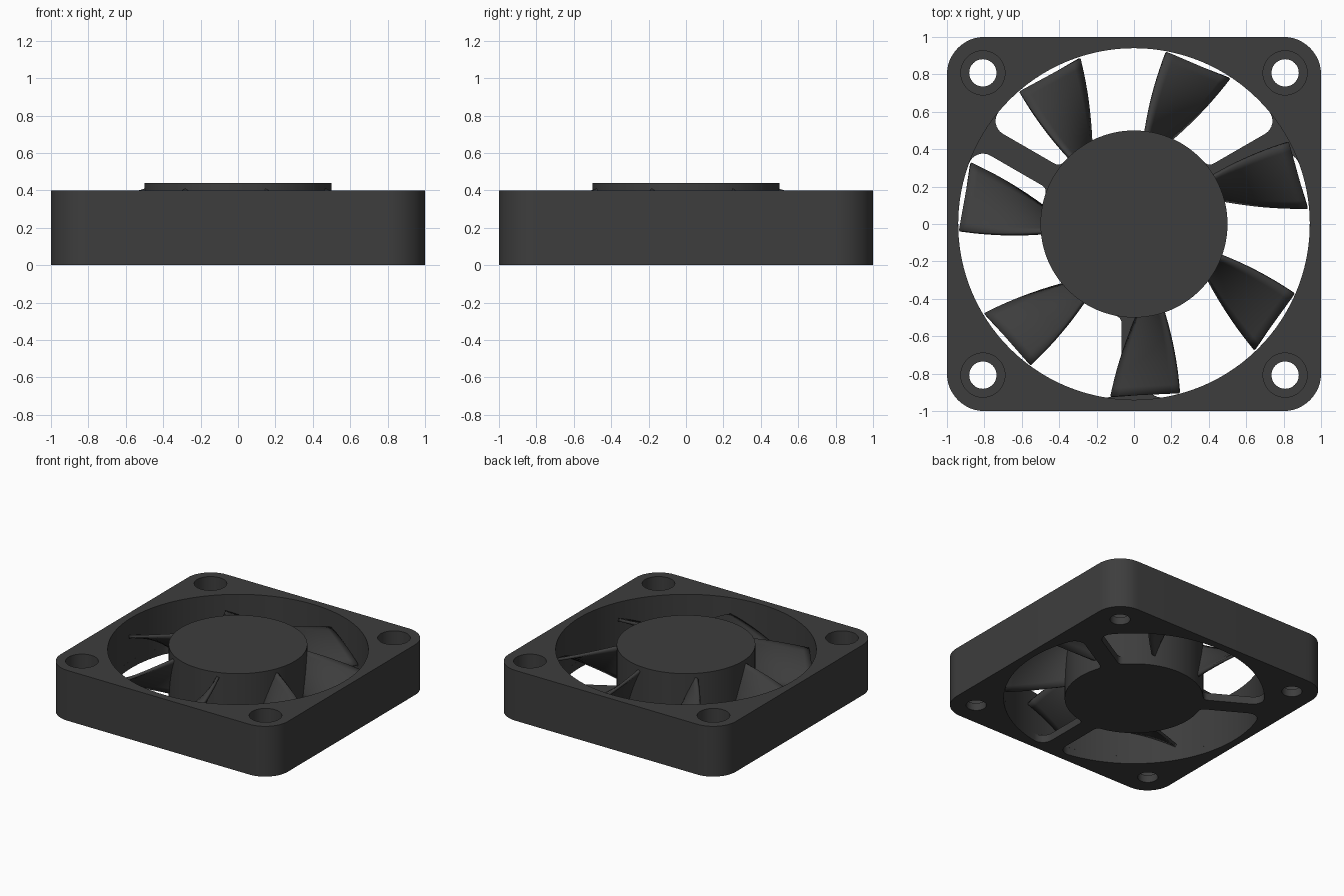
import bpy
import bmesh
from math import sin, cos, asin, radians, pi
from mathutils import Vector, Matrix

if "Cube" in bpy.data.objects:
    bpy.data.objects.remove(bpy.data.objects["Cube"])

plastic = bpy.data.materials.new("charcoal plastic")
plastic.use_nodes = True
grey = (0.047, 0.047, 0.047, 1)
plastic.diffuse_color = grey
shader = next(n for n in plastic.node_tree.nodes if n.type == "BSDF_PRINCIPLED")
shader.inputs["Base Color"].default_value = grey
shader.inputs["Roughness"].default_value = 0.6

BORE, HUB, BASE, TOP = 0.94, 0.5, 0.06, 0.4
HOLE_POS, CORNER = 0.808, 0.2


def arc(cx, cy, r, a0, a1, n):
    return [Vector((cx + r * cos(a0 + (a1 - a0) * i / n),
                    cy + r * sin(a0 + (a1 - a0) * i / n))) for i in range(n + 1)]


def circle(cx, cy, r, n=48):
    return arc(cx, cy, r, 0, 2 * pi, n)[:-1]


def turn(points, angle):
    return [Matrix.Rotation(angle, 2) @ p for p in points]


def add_object(name, bm):
    bmesh.ops.recalc_face_normals(bm, faces=bm.faces)
    mesh = bpy.data.meshes.new(name)
    bm.to_mesh(mesh)
    bm.free()
    mesh.materials.append(plastic)
    obj = bpy.data.objects.new(name, mesh)
    bpy.context.collection.objects.link(obj)
    bpy.ops.object.select_all(action="DESELECT")
    obj.select_set(True)
    bpy.context.view_layer.objects.active = obj
    bpy.ops.object.shade_smooth_by_angle(angle=radians(35))
    return obj


def plate(name, outlines, z0, z1):
    """Extrude a flat outline with holes between two heights."""
    curve = bpy.data.curves.new(name + " outline", "CURVE")
    curve.dimensions = "2D"
    curve.fill_mode = "BOTH"
    curve.extrude = (z1 - z0) / 2
    for points in outlines:
        spline = curve.splines.new("POLY")
        spline.points.add(len(points) - 1)
        for sp, p in zip(spline.points, points):
            sp.co = (p.x, p.y, 0, 1)
        spline.use_cyclic_u = True
    helper = bpy.data.objects.new(name + " helper", curve)
    bpy.context.collection.objects.link(helper)
    bpy.context.view_layer.update()
    deps = bpy.context.evaluated_depsgraph_get()
    mesh = bpy.data.meshes.new_from_object(helper.evaluated_get(deps))
    bm = bmesh.new()
    bm.from_mesh(mesh)
    bpy.data.objects.remove(helper)
    bpy.data.meshes.remove(mesh)
    bmesh.ops.remove_doubles(bm, verts=bm.verts, dist=0.0005)
    bmesh.ops.translate(bm, verts=bm.verts, vec=(0, 0, (z0 + z1) / 2))
    return add_object(name, bm)


def opening(half_spoke=0.067, f_out=0.08, f_in=0.04):
    """Filleted ring sector between two spokes 120 degrees apart."""
    t_out = asin((half_spoke + f_out) / (BORE - f_out))
    t_in = asin((half_spoke + f_in) / (HUB + f_in))
    c_out, c_in = (BORE - f_out) * cos(t_out), (HUB + f_in) * cos(t_in)
    side = arc(c_in, half_spoke + f_in, f_in, t_in + pi, 1.5 * pi, 6)
    side += arc(c_out, half_spoke + f_out, f_out, -pi / 2, t_out, 8)
    # Mirror the side across the middle of the sector
    mirrored = turn([Vector((p.x, -p.y)) for p in reversed(side)], radians(120))
    rim = arc(0, 0, BORE, t_out, radians(120) - t_out, 32)[1:-1]
    inner = arc(0, 0, HUB, radians(120) - t_in, t_in, 32)[1:-1]
    return side + rim + mirrored + inner


# Frame: hollow housing over a base with three spokes and a centre disc
c = 1 - CORNER
outer = []
for k in range(4):
    outer += turn(arc(c, c, CORNER, 0, pi / 2, 12), k * pi / 2)
corners = [(sx * HOLE_POS, sy * HOLE_POS) for sx in (-1, 1) for sy in (-1, 1)]
plate("frame_housing",
      [outer, circle(0, 0, BORE, 128)] + [circle(x, y, 0.118) for x, y in corners],
      BASE, TOP)
plate("frame_base_with_spokes",
      [outer] + [turn(opening(), radians(30 + 120 * k)) for k in range(3)]
      + [circle(x, y, 0.073) for x, y in corners],
      0, BASE)

# Rotor hub
plate("rotor_hub", [circle(0, 0, HUB, 96)], BASE, 0.44)


def polar(r, degrees, z):
    return Vector((r * cos(radians(degrees)), r * sin(radians(degrees)), z))


# Blades: twisted patch from a steep root to a shallow, straight tip
def blade(index, rows=10, cols=8):
    root_low, root_high = polar(0.497, 66.5, 0.08), polar(0.497, 82.5, 0.405)
    tip_low, tip_high = polar(0.932, 56.8, 0.115), polar(0.934, 79.4, 0.265)
    bm = bmesh.new()
    grid = []
    for i in range(rows + 1):
        u = -0.08 + 1.08 * i / rows
        low, high = root_low.lerp(tip_low, u), root_high.lerp(tip_high, u)
        spread = (high - low).to_2d().normalized().to_3d()
        bulge = 0.05 * u * (1 - u)
        row = []
        for j in range(cols + 1):
            v = j / cols
            p = low.lerp(high, v) + spread * bulge * (2 * v - 1)
            p.z += 0.06 * v * (1 - v)
            row.append(bm.verts.new(p))
        grid.append(row)
    for a, b in zip(grid, grid[1:]):
        for j in range(cols):
            bm.faces.new((a[j], b[j], b[j + 1], a[j + 1]))
    bmesh.ops.rotate(bm, verts=bm.verts, cent=(0, 0, 0),
                     matrix=Matrix.Rotation(2 * pi * index / 7, 3, "Z"))
    obj = add_object(f"blade_{index + 1}", bm)
    solid = obj.modifiers.new("thickness", "SOLIDIFY")
    solid.thickness = 0.022
    solid.offset = 0
    # Thickness comes before the smoothing modifier, if there is one
    obj.modifiers.move(len(obj.modifiers) - 1, 0)


for n in range(7):
    blade(n)
